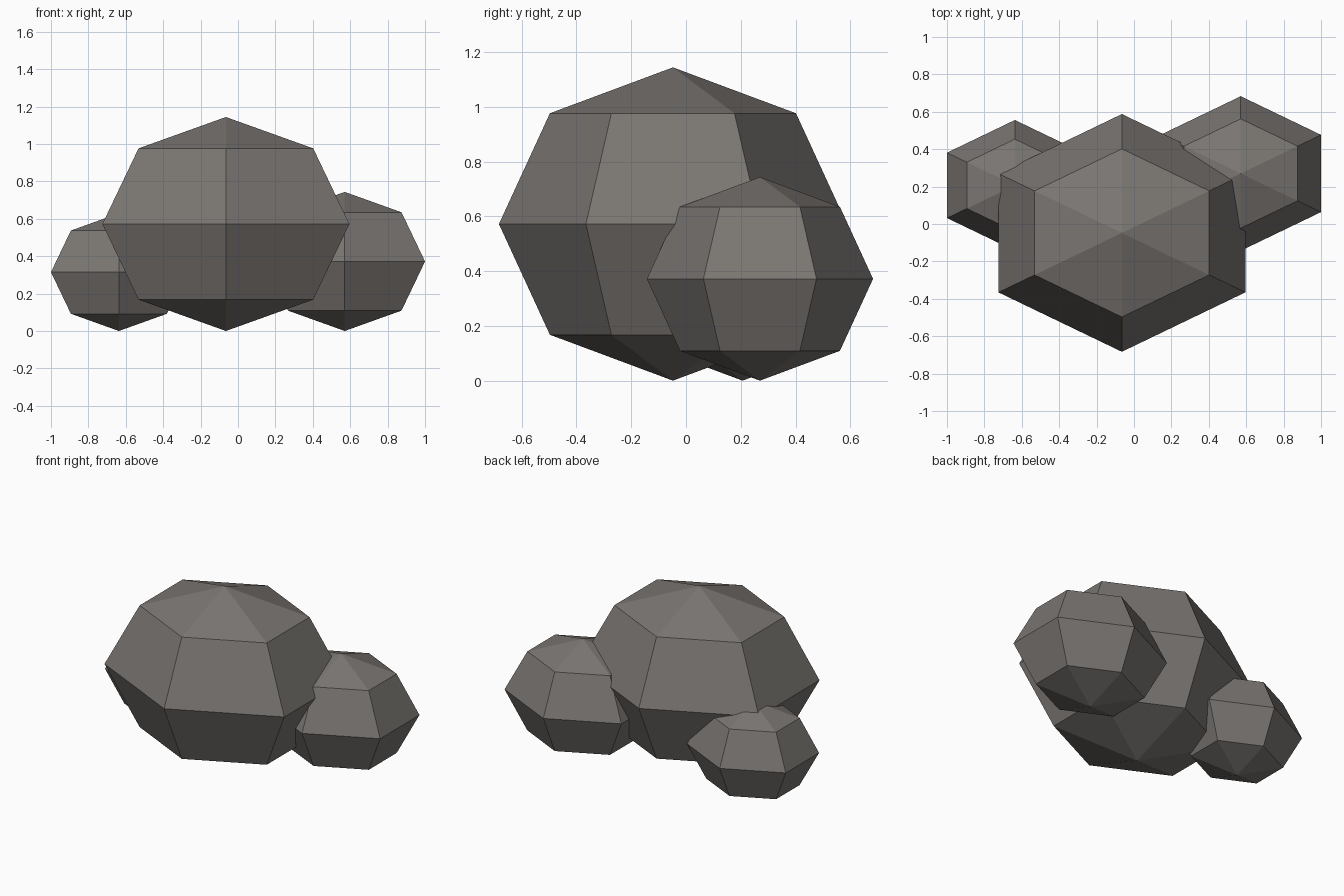
import bpy, bmesh, math

if "Cube" in bpy.data.objects:
    bpy.data.objects.remove(bpy.data.objects["Cube"])

S = 0.6355                 # radius of the main boulder
CX, CY = -0.0648, -0.0477  # centre of the main boulder

stone = bpy.data.materials.new("grey stone")
stone.diffuse_color = (0.195, 0.180, 0.168, 1)
stone.use_nodes = True
stone.node_tree.nodes["Principled BSDF"].inputs["Base Color"].default_value = stone.diffuse_color


def boulder(name, x, y, r):
    """Flattened six-sided, four-band faceted ball resting on the ground."""
    r *= S
    bm = bmesh.new()
    rings = []
    for lat in (-45, 0, 45):
        c, s = math.cos(math.radians(lat)), math.sin(math.radians(lat))
        rings.append([bm.verts.new((1.2 * r * c * math.cos(a), r * c * math.sin(a), 0.9 * r * s))
                      for a in (math.radians(30 + 60 * i) for i in range(6))])
    bottom = bm.verts.new((0, 0, -0.9 * r))
    top = bm.verts.new((0, 0, 0.9 * r))
    for i in range(6):
        j = (i + 1) % 6
        bm.faces.new((bottom, rings[0][j], rings[0][i]))
        bm.faces.new((top, rings[2][i], rings[2][j]))
        for lo, hi in zip(rings, rings[1:]):
            bm.faces.new((lo[i], lo[j], hi[j], hi[i]))
    mesh = bpy.data.meshes.new(name)
    bm.to_mesh(mesh)
    bm.free()
    mesh.materials.append(stone)
    ob = bpy.data.objects.new(name, mesh)
    ob.location = (CX + x * S, CY + y * S, 0.9 * r)
    bpy.context.collection.objects.link(ob)


# One large boulder with two smaller ones behind it
boulder("main_boulder", 0, 0, 1)
boulder("right_boulder", 1, 0.5, 0.65)
boulder("left_boulder", -0.9, 0.4, 0.55)
